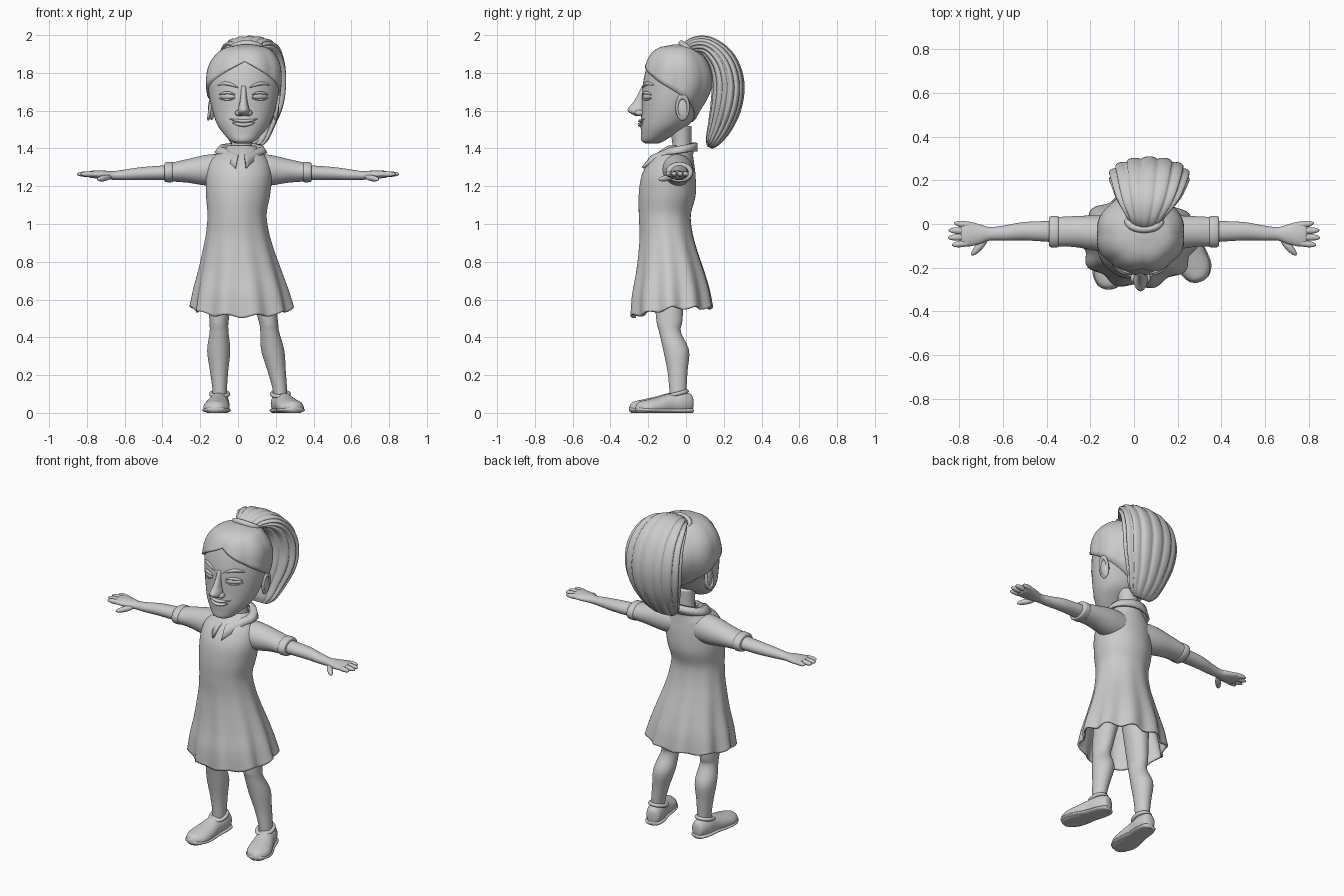
import bpy, bmesh
from math import sin, cos, pi, radians, sqrt
from mathutils import Vector

X, Y, Z = Vector((1, 0, 0)), Vector((0, 1, 0)), Vector((0, 0, 1))


def smooth(keys, steps):
    """Catmull-Rom interpolation of tuples."""
    out = []
    for i in range(len(keys) - 1):
        a, b, c, d = keys[max(i - 1, 0)], keys[i], keys[i + 1], keys[min(i + 2, len(keys) - 1)]
        for s in range(steps):
            t = s / steps
            out.append([0.5 * (2 * q + (r - p) * t + (2 * p - 5 * q + 4 * r - w) * t * t
                               + (3 * q - p - 3 * r + w) * t ** 3) for p, q, r, w in zip(a, b, c, d)])
    return out + [list(keys[-1])]


def skin(name, rows, closed=True, caps=True, thick=0):
    """Mesh from rows of points; rows may close around."""
    bm = bmesh.new()
    vs = [[bm.verts.new(p) for p in row] for row in rows]
    n = len(rows[0])
    for r0, r1 in zip(vs, vs[1:]):
        for j in range(n if closed else n - 1):
            bm.faces.new((r0[j], r0[(j + 1) % n], r1[(j + 1) % n], r1[j]))
    if caps:
        bm.faces.new(vs[0])
        bm.faces.new(vs[-1])
    bmesh.ops.recalc_face_normals(bm, faces=bm.faces)
    me = bpy.data.meshes.new(name)
    bm.to_mesh(me)
    bm.free()
    me.shade_smooth()
    ob = bpy.data.objects.new(name, me)
    bpy.context.collection.objects.link(ob)
    if thick:
        m = ob.modifiers.new("thickness", 'SOLIDIFY')
        m.thickness, m.offset = thick, 0
    return ob


def loft(name, keys, u=X, v=Y, n=36, steps=6, warp=None, floor=None, **kw):
    """Elliptical rings (x, y, z, radius_u, radius_v); v=None follows the path."""
    ks = smooth(keys, steps)
    rows = []
    for i, k in enumerate(ks):
        c = Vector(k[:3])
        w = v
        if v is None:
            tan = Vector(ks[min(i + 1, len(ks) - 1)][:3]) - Vector(ks[max(i - 1, 0)][:3])
            w = u.cross(tan).normalized()
        row = []
        for j in range(n):
            a = 2 * pi * j / n
            s, dz = warp(a, i / (len(ks) - 1)) if warp else (1, 0)
            p = c + u * (max(k[3], .002) * cos(a) * s) + w * (max(k[4], .002) * sin(a) * s) + Z * dz
            if floor is not None:
                p.z = max(p.z, floor)
            row.append(p)
        rows.append(row)
    return skin(name, rows, **kw)


def finish(name, scale, rot):
    ob = bpy.context.object
    ob.name, ob.scale, ob.rotation_euler = name, scale, rot
    ob.data.shade_smooth()


def blob(name, loc, size, rot=(0, 0, 0)):
    bpy.ops.mesh.primitive_uv_sphere_add(segments=24, ring_count=14, radius=1, location=loc)
    finish(name, size, rot)


def ring(name, loc, R, r, scale=(1, 1, 1), rot=(0, 0, 0)):
    bpy.ops.mesh.primitive_torus_add(major_radius=R, minor_radius=r, major_segments=32,
                                     minor_segments=10, location=loc)
    finish(name, scale, rot)


# Head and neck
HEAD = [(.025, -.18, 1.425, .03, .03), (.025, -.175, 1.44, .065, .06), (.027, -.145, 1.48, .105, .093),
        (.028, -.11, 1.53, .14, .13), (.03, -.085, 1.60, .165, .15), (.03, -.06, 1.68, .183, .173),
        (.03, -.045, 1.76, .19, .18), (.035, -.045, 1.84, .18, .16), (.04, -.05, 1.90, .142, .125),
        (.045, -.045, 1.93, .095, .085), (.045, -.04, 1.942, .02, .02)]
loft("head", HEAD, n=48)
loft("neck", [(.02, -.025, 1.34, .065, .06), (.02, -.022, 1.42, .055, .05), (.025, -.03, 1.52, .06, .06)])
PROFILE = smooth(HEAD, 8)


def head_at(z):
    for p, q in zip(PROFILE, PROFILE[1:]):
        if p[2] <= z <= q[2]:
            t = (z - p[2]) / (q[2] - p[2])
            return [a + (b - a) * t for a, b in zip(p, q)]
    return PROFILE[-1]


def face_y(x, z):
    c = head_at(z)
    return c[1] - c[4] * sqrt(max(0, 1 - ((x - c[0]) / c[3]) ** 2))


# Facial features
loft("nose", [(.03, -.222, 1.73, .012, .012), (.03, -.232, 1.68, .016, .026), (.03, -.24, 1.64, .022, .043),
              (.03, -.25, 1.61, .03, .058), (.03, -.248, 1.59, .032, .052), (.03, -.238, 1.572, .02, .03)], n=24)


def strip(name, x0, x1, zf, ry, rz, out=0):
    keys = []
    for i in range(7):
        t = i / 6
        x, w = x0 + (x1 - x0) * t, max(.1, sin(pi * t)) ** .6
        keys.append((x, face_y(x, zf(t)) - out, zf(t), ry * w, rz * w))
    loft(name, keys, Y, Z, n=14, steps=3)


for s in (-1, 1):
    blob("nostril_wing", (.03 + s * .028, -.247, 1.588), (.018, .024, .016))
    a, b = .03 + s * .045, .03 + s * .13
    strip("eye", a, b, lambda t: 1.675, .01, .014)
    strip("upper_eyelid", a, b, lambda t: 1.685 + .01 * sin(pi * t), .013, .008, .002)
    strip("lower_eyelid", a, b, lambda t: 1.665 - .006 * sin(pi * t), .009, .006)
    strip("eyebrow", .03 + s * .03, .03 + s * .14, lambda t: 1.722 + .022 * sin(pi * t * .8), .011, .010)
    blob("ear", (.03 + s * .17, -.018, 1.612), (.018, .032, .062), (radians(8), 0, 0))
    ring("ear_rim", (.03 + s * .178, -.018, 1.618), .03, .008, (1, 1.9, 1), (radians(98), 0, radians(90)))
strip("upper_lip", -.045, .105, lambda t: 1.545 + .012 * (2 * t - 1) ** 2, .014, .009)
strip("lower_lip", -.03, .09, lambda t: 1.525 + .012 * (2 * t - 1) ** 2, .016, .011)

# Combed-back hair following the head above a slanted hairline
rows = []
for i in range(-1, 15):
    t, row = max(i, 0) / 14, []
    for j in range(72):
        a = 2 * pi * j / 72
        th = abs((a + pi / 2 + pi) % (2 * pi) - pi)
        low = 1.86 - .16 * th / (pi / 2)
        z = low + (1.942 - low) * sin(t * pi / 2)
        c = head_at(z)
        off = -.012 if i < 0 else .008 + .009 * abs(sin(4 * th)) * (1 - t)
        row.append((c[0] + (c[3] + off) * cos(a), c[1] + (c[4] + off) * sin(a), z + .008 * t))
    rows.append(row)
skin("hair", rows)

# Ponytail with grooved strands, and its tie
loft("ponytail", [(.045, .0, 1.89, .05, .04), (.055, .035, 1.94, .09, .045), (.065, .115, 1.937, .145, .056),
                  (.07, .19, 1.86, .175, .075), (.07, .222, 1.75, .185, .085), (.068, .213, 1.63, .172, .082),
                  (.06, .18, 1.52, .135, .065), (.055, .142, 1.44, .1, .04), (.05, .125, 1.405, .06, .015)],
     v=None, n=112, warp=lambda a, t: (.9 + .12 * abs(sin(7 * a)) ** .7, 0))
ring("hair_tie", (.047, .012, 1.93), .06, .016, (1.2, .8, 1), (radians(-35), 0, 0))

# Dress with a rippled, open hem
loft("dress", [(.02, -.03, 1.41, .07, .062), (.015, -.048, 1.385, .095, .082), (.01, -.065, 1.36, .125, .097),
               (.005, -.08, 1.32, .155, .117), (.005, -.093, 1.25, .168, .138), (0, -.1, 1.15, .163, .145),
               (-.005, -.112, 1.05, .15, .132), (-.002, -.105, .95, .16, .135), (.003, -.095, .85, .183, .152),
               (.01, -.085, .75, .21, .175), (.015, -.08, .65, .238, .198), (.02, -.075, .555, .258, .208)],
     n=108, caps=False, thick=.012,
     warp=lambda a, t: (1 + .055 * t ** 4 * cos(10 * a + .6),
                        t ** 4 * (.045 * min(0, sin(a)) + .008 * cos(10 * a))))

# Pointed collar, one strip running round the neck with a gap in front
rows = [[], [], []]
for j in range(61):
    th = radians(5 + 350 * j / 60)
    d = max(0, 1 - min(th, 2 * pi - th) / radians(55))
    f = (1 + cos(th)) / 2
    sx, cy = sin(th), -cos(th)
    inner = Vector((.02 + .066 * sx, -.025 + (.062 + .03 * d) * cy, 1.425 - .05 * f))
    outer = Vector((.015 + (.135 - .03 * d) * sx + .022 * d * (1 if sx > 0 else -1),
                    -.045 + (.098 + .095 * d) * cy, 1.385 - .02 * f - .075 * d))
    mid = (inner + outer) / 2 + Vector((.012 * sx, .012 * cy, .02))
    for r, p in zip(rows, (inner, mid, outer)):
        r.append(p)
skin("collar", rows, closed=False, caps=False, thick=.014)

# Arms, sleeves and hands
for s in (-1, 1):
    loft("sleeve", [(s * .05, -.055, 1.285, .085, .085), (s * .16, -.043, 1.285, .082, .082),
                    (s * .27, -.035, 1.281, .071, .062), (s * .35, -.035, 1.275, .067, .05),
                    (s * .38, -.035, 1.274, .066, .047)], Y, Z)
    loft("cuff", [(s * .345, -.035, 1.275, .066, .048), (s * .352, -.035, 1.275, .072, .054),
                  (s * .383, -.035, 1.274, .071, .052), (s * .39, -.035, 1.274, .06, .045)], Y, Z, steps=3)
    loft("arm", [(s * .34, -.035, 1.273, .05, .04), (s * .5, -.033, 1.267, .042, .035),
                 (s * .6, -.042, 1.26, .034, .028), (s * .66, -.045, 1.257, .031, .023),
                 (s * .70, -.047, 1.259, .043, .023), (s * .75, -.046, 1.262, .056, .021),
                 (s * .785, -.046, 1.263, .054, .017), (s * .795, -.046, 1.263, .04, .008)], Y, Z, n=28)
    for y, tip, rot in ((-.09, .835, -8), (-.061, .853, -2), (-.031, .85, 3), (-.003, .825, 9)):
        blob("finger", (s * (tip - .05), y, 1.264), (.05, .0155, .0145), (0, 0, s * radians(rot)))
    blob("thumb", (s * .708, -.103, 1.243), (.055, .017, .016), (0, s * radians(8), s * radians(-48)))

# Legs and shoes
LEG = [(-.09, .74, .075, .085), (-.088, .5, .052, .07), (-.085, .43, .05, .058), (-.052, .33, .061, .068),
       (-.045, .22, .048, .053), (-.043, .12, .038, .045), (-.043, .05, .038, .042)]
FEET = [((-.085, -.1, -.1, -.102, -.1, -.097, -.097), (-.092, .035), (-.122, -.3)),
        ((.11, .158, .168, .184, .205, .222, .224), (.207, .035), (.303, -.265))]
for xs, heel, toe in FEET:
    loft("leg", [(x, *k) for x, k in zip(xs, LEG)])
    h, e = Vector((*heel, 0)), Vector((*toe, 0))
    side = (e - h).normalized().cross(Z)

    def shoe(name, shape, grow=0):
        keys = [(*(h.lerp(e, t)).xy, zc, w + grow, hgt) for t, w, zc, hgt in shape]
        loft(name, keys, side, Z, n=32, floor=0)

    shoe("shoe", [(0, .015, .05, .03), (.04, .038, .05, .05), (.2, .052, .05, .062), (.4, .055, .045, .058),
                  (.6, .066, .035, .05), (.8, .068, .028, .042), (.94, .045, .025, .033), (1, .012, .022, .012)])
    shoe("sole", [(0, .018, .012, .012), (.04, .042, .012, .016), (.2, .056, .012, .016), (.4, .058, .012, .016),
                  (.6, .07, .013, .016), (.8, .072, .015, .016), (.95, .046, .018, .016), (1, .012, .02, .01)], .002)
    ring("shoe_opening", (xs[-1], -.05, .1), .045, .011, (1, 1.2, 1), (radians(14), 0, 0))
